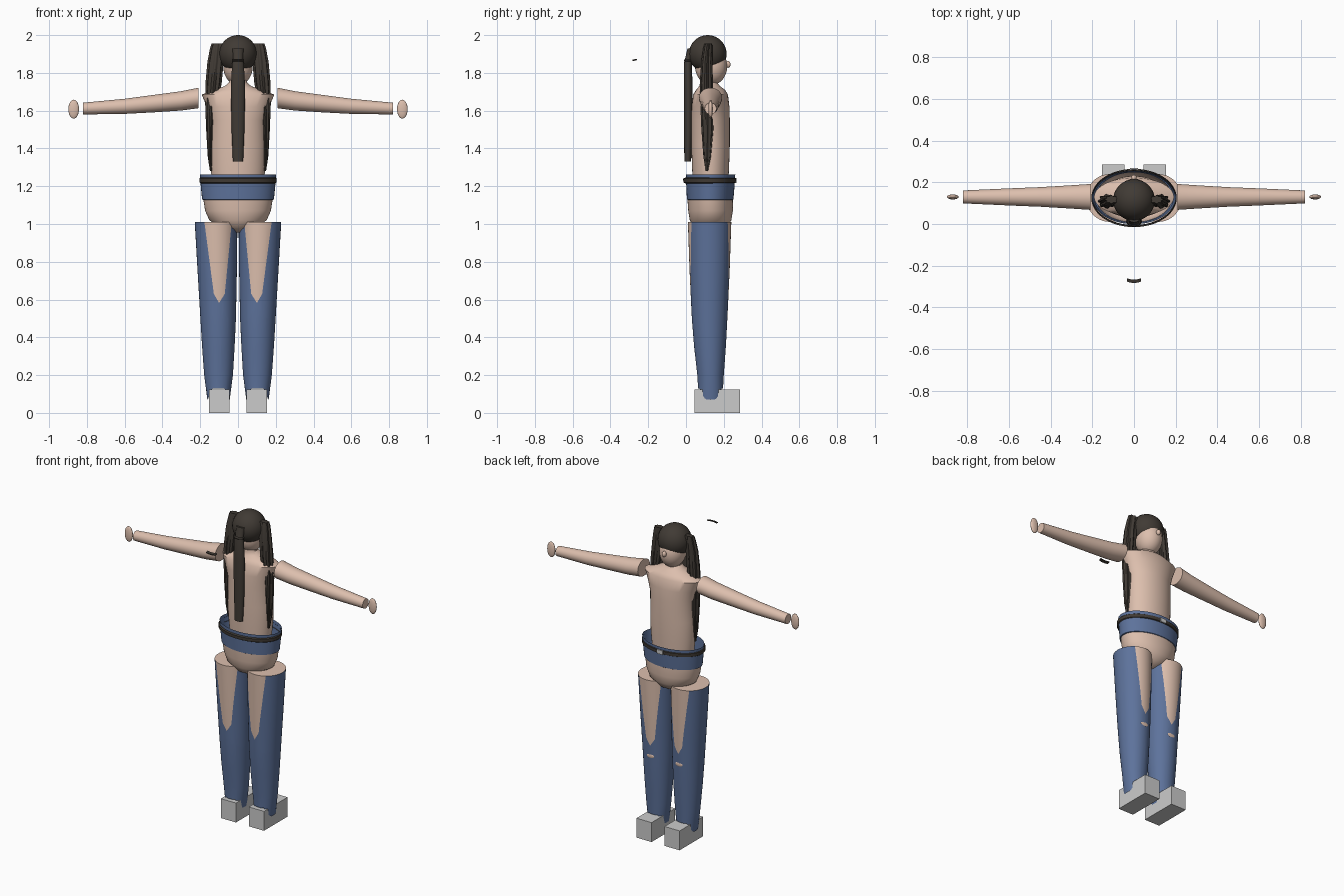
import bpy, bmesh
from math import sin, cos, pi
from mathutils import Vector, Matrix

if "Cube" in bpy.data.objects:
    bpy.data.objects.remove(bpy.data.objects["Cube"])


def material(name, rgb):
    m = bpy.data.materials.new(name)
    m.use_nodes = True
    m.diffuse_color = (*rgb, 1)
    m.node_tree.nodes["Principled BSDF"].inputs["Base Color"].default_value = (*rgb, 1)
    return m


SKIN = material("skin", (0.72, 0.52, 0.42))
DENIM = material("blue denim", (0.11, 0.17, 0.33))
HAIR = material("dark hair", (0.052, 0.043, 0.035))
GREY = material("light grey", (0.60, 0.60, 0.60))


def finish(bm, name, mats, rule=None, smooth=True):
    bmesh.ops.recalc_face_normals(bm, faces=bm.faces[:])
    if rule:
        for f in bm.faces:
            f.material_index = rule(f.calc_center_median())
    mesh = bpy.data.meshes.new(name)
    bm.to_mesh(mesh)
    bm.free()
    for m in mats:
        mesh.materials.append(m)
    ob = bpy.data.objects.new(name, mesh)
    bpy.context.collection.objects.link(ob)
    if smooth:
        bpy.ops.object.select_all(action="DESELECT")
        ob.select_set(True)
        bpy.context.view_layer.objects.active = ob
        bpy.ops.object.shade_smooth_by_angle(angle=0.7)
    return ob


def loft(rings, n=32, caps=(True, True), lumps=0, along_x=False):
    """Rings are (height, centre a, centre y, radius a, radius y)."""
    bm = bmesh.new()
    loops = []
    for h, ca, cy, ra, ry in rings:
        loop = []
        for i in range(n):
            t = 2 * pi * i / n
            k = 1 + lumps * cos(8 * t)
            a, y = ca + ra * k * cos(t), cy + ry * k * sin(t)
            loop.append(bm.verts.new((h, y, a) if along_x else (a, y, h)))
        loops.append(loop)
    for lo, hi in zip(loops, loops[1:]):
        for i in range(n):
            j = (i + 1) % n
            bm.faces.new((lo[i], lo[j], hi[j], hi[i]))
    if caps[0]:
        bm.faces.new(loops[0])
    if caps[1]:
        bm.faces.new(loops[-1])
    return bm


def ball(name, centre, radii, mat, cut=None):
    bm = bmesh.new()
    bmesh.ops.create_uvsphere(bm, u_segments=32, v_segments=20, radius=1)
    bmesh.ops.transform(bm, verts=bm.verts[:],
                        matrix=Matrix.Translation(centre) @ Matrix.Diagonal((*radii, 1)))
    if cut:
        bmesh.ops.bisect_plane(bm, geom=bm.verts[:] + bm.edges[:] + bm.faces[:],
                               plane_co=cut[0], plane_no=cut[1], clear_outer=True)
    return finish(bm, name, [mat])


def box(name, lo, hi, mat):
    lo, hi = Vector(lo), Vector(hi)
    bm = bmesh.new()
    bmesh.ops.create_cube(bm, size=1)
    bmesh.ops.transform(bm, verts=bm.verts[:], matrix=Matrix.Translation((lo + hi) / 2)
                        @ Matrix.Diagonal((*(hi - lo), 1)))
    return finish(bm, name, [mat], smooth=False)


# Head, hair cap and nose (face looks towards +y)
ball("face", (0, 0.133, 1.835), (0.078, 0.085, 0.1), SKIN)
ball("hair_cap", (0, 0.115, 1.9), (0.1, 0.1, 0.1), HAIR,
     cut=((0, 0.215, 1.855), (0, 0.5, -0.87)))
ball("nose", (0, 0.222, 1.845), (0.013, 0.014, 0.018), SKIN)

# Torso with flared shoulders and short neck
finish(loft([(1.2, 0, 0.13, 0.135, 0.093), (1.3, 0, 0.13, 0.145, 0.098),
             (1.42, 0, 0.13, 0.147, 0.102), (1.55, 0, 0.13, 0.146, 0.102),
             (1.62, 0, 0.13, 0.165, 0.1), (1.685, 0, 0.13, 0.192, 0.092),
             (1.71, 0, 0.13, 0.13, 0.077), (1.73, 0, 0.125, 0.07, 0.055),
             (1.75, 0, 0.12, 0.047, 0.045), (1.8, 0, 0.12, 0.045, 0.045)], 40),
       "torso", [SKIN])

# Hips: denim waistband above bare skin, open at the top
finish(loft([(0.955, 0, 0.13, 0.03, 0.04), (0.98, 0, 0.13, 0.09, 0.085),
             (1.02, 0, 0.13, 0.152, 0.11), (1.07, 0, 0.13, 0.174, 0.118),
             (1.128, 0, 0.128, 0.183, 0.12), (1.13, 0, 0.128, 0.19, 0.123),
             (1.19, 0, 0.129, 0.196, 0.127), (1.262, 0, 0.13, 0.202, 0.131)],
            48, caps=(True, False)),
       "hips", [SKIN, DENIM], lambda c: int(c.z > 1.128))

# Belt and buckle
finish(loft([(1.215, 0, 0.125, 0.198, 0.13), (1.22, 0, 0.125, 0.204, 0.139),
             (1.24, 0, 0.125, 0.205, 0.14), (1.245, 0, 0.125, 0.2, 0.131)],
            48, caps=(False, False)), "belt", [HAIR])
box("buckle", (-0.02, 0.262, 1.217), (0.02, 0.268, 1.243), GREY)

# Centre ponytail and its loose tie
finish(loft([(1.33, 0, 0.009, 0.027, 0.018), (1.5, 0, 0.012, 0.034, 0.022),
             (1.72, 0, 0.012, 0.038, 0.023), (1.85, 0, 0.01, 0.031, 0.021),
             (1.87, 0, 0.014, 0.026, 0.02), (1.93, 0, 0.03, 0.03, 0.022)], 24),
       "ponytail", [HAIR])
ball("hair_tie", (0, 0.012, 1.865), (0.032, 0.024, 0.01), HAIR)
bm = bmesh.new()
slices = []
for i in range(9):
    x = 0.033 * (i / 4 - 1)
    y = -0.277 + 6 * x * x
    slices.append([bm.verts.new((x, y + dy, 1.868 + dy * 0.25 + dz))
                   for dy, dz in ((-0.006, -0.003), (0.01, -0.003), (0.01, 0.003), (-0.006, 0.003))])
for a, b in zip(slices, slices[1:]):
    for i in range(4):
        j = (i + 1) % 4
        bm.faces.new((a[i], a[j], b[j], b[i]))
bm.faces.new(slices[0])
bm.faces.new(slices[-1])
finish(bm, "loose_tie", [HAIR], smooth=False)

# Edges of the bare thigh patch: outer, inner and the two sides of the tip
OUT, OUT_LOW = Vector((0.178, 1.01)), Vector((0.128, 0.63))
INN, INN_LOW = Vector((0.033, 1.01)), Vector((0.07, 0.63))
TIP = Vector((0.1, 0.582))


def line_x(a, b, z):
    return a.x + (b.x - a.x) * (z - a.y) / (b.y - a.y)


for side, s in (("left", 1), ("right", -1)):
    # Arm and hand
    finish(loft([(s * 0.21, 1.667, 0.13, 0.054, 0.062), (s * 0.3, 1.652, 0.13, 0.051, 0.056),
                 (s * 0.45, 1.637, 0.13, 0.046, 0.047), (s * 0.6, 1.623, 0.13, 0.04, 0.041),
                 (s * 0.82, 1.611, 0.13, 0.031, 0.031)], 32, along_x=True),
           side + "_arm", [SKIN])
    ball(side + "_hand", (s * 0.87, 0.13, 1.608), (0.028, 0.012, 0.05), SKIN)

    # Side pigtail made of ridged hair
    finish(loft([(1.28, s * 0.142, 0.11, 0.006, 0.006), (1.36, s * 0.147, 0.112, 0.012, 0.018),
                 (1.5, s * 0.145, 0.113, 0.021, 0.028), (1.65, s * 0.138, 0.11, 0.032, 0.031),
                 (1.75, s * 0.129, 0.108, 0.038, 0.031), (1.86, s * 0.119, 0.11, 0.038, 0.026),
                 (1.93, s * 0.112, 0.116, 0.032, 0.022), (1.955, s * 0.108, 0.118, 0.028, 0.018)],
                48, lumps=0.13), side + "_pigtail", [HAIR])

    # Trouser leg, with flaps hanging beside the shoe
    bm = loft([(0.13, s * 0.103, 0.13, 0.068, 0.066), (0.2, s * 0.103, 0.13, 0.076, 0.07),
               (0.35, s * 0.104, 0.127, 0.086, 0.084), (0.5, s * 0.105, 0.125, 0.094, 0.094),
               (0.75, s * 0.11, 0.125, 0.104, 0.106), (1.01, s * 0.116, 0.125, 0.113, 0.115)],
              40, caps=(False, True))
    for v in bm.verts:
        if v.co.z < 0.15:
            reach = max(0, abs(v.co.x - s * 0.103) / 0.068 - 0.5) * 2
            v.co.z -= 0.06 * min(1, reach * 1.15)
            v.co.x -= (v.co.x - s * 0.103) * 0.13 * reach
    for a, b in ((OUT, OUT_LOW), (INN, INN_LOW), (OUT_LOW, TIP), (INN_LOW, TIP), (INN_LOW, OUT_LOW)):
        d = b - a
        bmesh.ops.bisect_plane(bm, geom=bm.verts[:] + bm.edges[:] + bm.faces[:],
                               plane_co=(s * a.x, 0, a.y), plane_no=(s * d.y, 0, -d.x))

    def patch(c):
        x = c.x * s
        if c.z > 1.005:
            return 1
        if c.z > 0.63:
            return int(line_x(INN, INN_LOW, c.z) < x < line_x(OUT, OUT_LOW, c.z))
        return int(c.z > TIP.y and line_x(INN_LOW, TIP, c.z) < x < line_x(OUT_LOW, TIP, c.z))

    finish(bm, side + "_leg", [DENIM, SKIN], patch)
    ball(side + "_knee_hole", (s * 0.102, 0.217, 0.515), (0.026, 0.004, 0.014), SKIN)

    # Shoe: sole and upper block
    x0, x1 = sorted((s * 0.046, s * 0.154))
    box(side + "_sole", (x0, 0.045, 0), (x1, 0.285, 0.05), GREY)
    box(side + "_shoe", (x0, 0.045, 0.05), (x1, 0.285, 0.125), GREY)
